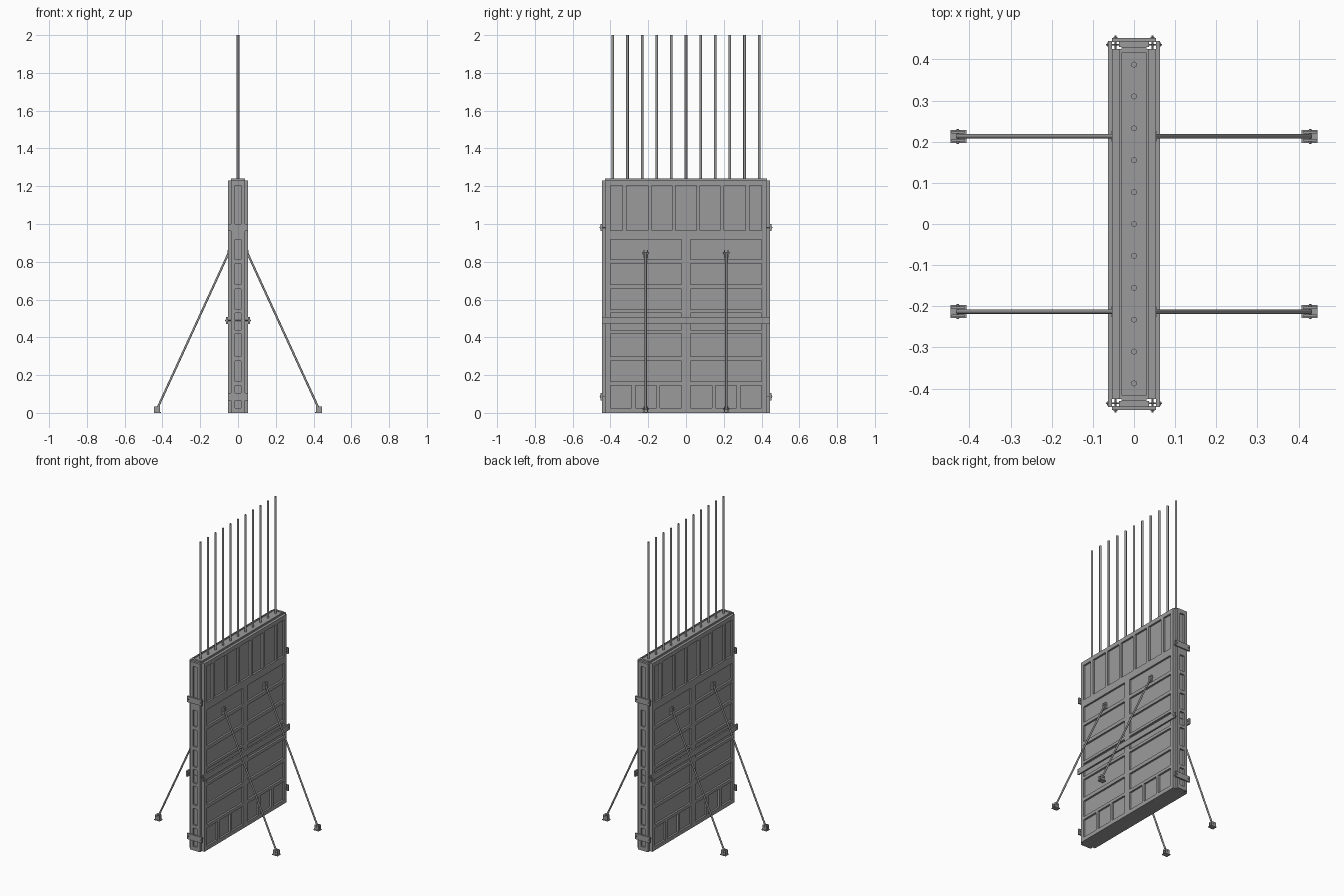
import bpy, bmesh
from mathutils import Vector, Matrix

if "Cube" in bpy.data.objects:
    bpy.data.objects.remove(bpy.data.objects["Cube"])

# Dark grey painted steel
STEEL = bpy.data.materials.new("dark_grey")
STEEL.diffuse_color = (0.33, 0.33, 0.33, 1)
STEEL.use_nodes = True
STEEL.node_tree.nodes["Principled BSDF"].inputs["Base Color"].default_value = STEEL.diffuse_color


def add_box(bm, lo, hi):
    lo, hi = Vector(lo), Vector(hi)
    m = Matrix.Translation((lo + hi) / 2) @ Matrix.Diagonal((*(hi - lo), 1))
    bmesh.ops.create_cube(bm, size=1, matrix=m)


def add_rod(bm, a, b, r, n=12):
    a, b = Vector(a), Vector(b)
    d = b - a
    m = Matrix.Translation((a + b) / 2) @ d.to_track_quat('Z', 'Y').to_matrix().to_4x4()
    bmesh.ops.create_cone(bm, cap_ends=True, segments=n, radius1=r, radius2=r,
                          depth=d.length, matrix=m)


def finish(bm, name, smooth=False, turned=False):
    # turned: spin half a turn about z for the opposite side
    if turned:
        bmesh.ops.transform(bm, matrix=Matrix.Diagonal((-1, -1, 1, 1)), verts=bm.verts)
    me = bpy.data.meshes.new(name)
    bm.to_mesh(me)
    bm.free()
    me.materials.append(STEEL)
    ob = bpy.data.objects.new(name, me)
    bpy.context.collection.objects.link(ob)
    bpy.ops.object.select_all(action='DESELECT')
    ob.select_set(True)
    bpy.context.view_layer.objects.active = ob
    if smooth:
        bpy.ops.object.shade_smooth_by_angle()
    return ob


def carve(name, lo, hi, pockets, turned):
    # solid panel with recessed bays cut out of its outer face
    bm = bmesh.new()
    for p in pockets:
        add_box(bm, *p)
    cutter = finish(bm, name + "_pockets", turned=turned)
    cutter.hide_render = True
    bm = bmesh.new()
    add_box(bm, lo, hi)
    ob = finish(bm, name, turned=turned)
    mod = ob.modifiers.new("bays", 'BOOLEAN')
    mod.operation, mod.object, mod.solver = 'DIFFERENCE', cutter, 'EXACT'
    bpy.ops.object.modifier_apply(modifier=mod.name)
    bpy.data.objects.remove(cutter)


TOP = (0.966, 1.203)
ROWS = [(0.812, 0.918), (0.68, 0.79), (0.548, 0.657), (0.44, 0.53),
        (0.298, 0.421), (0.166, 0.274)]
BOTTOM = (0.026, 0.146)
TOP_BAYS = [(-0.40, -0.337), (-0.315, -0.20), (-0.18, -0.075), (-0.056, 0.056),
            (0.075, 0.18), (0.20, 0.315), (0.337, 0.40)]
LOW_BAYS = [(0.024, 0.137), (0.156, 0.267), (0.288, 0.40)]
LOW_BAYS += [(-b, -a) for a, b in LOW_BAYS]
HALVES = [(0.024, 0.40), (-0.40, -0.024)]

# Concrete core and plywood lining
bm = bmesh.new()
add_box(bm, (-0.03, -0.416, 0), (0.03, 0.416, 1.236))
finish(bm, "concrete_core")
bm = bmesh.new()
for s in (-1, 1):
    x = sorted((s * 0.03, s * 0.037))
    add_box(bm, (x[0], -0.425, 0), (x[1], 0.425, 1.24))
    y = sorted((s * 0.416, s * 0.43))
    add_box(bm, (-0.03, y[0], 0), (0.03, y[1], 1.24))
finish(bm, "plywood_lining")

# Reinforcing bars
bm = bmesh.new()
for i in range(-5, 6):
    add_rod(bm, (0, i * 0.0775, 1.2), (0, i * 0.0775, 2.0), 0.007, 16)
finish(bm, "reinforcing_bars", True)

for turned, tag in ((False, "a"), (True, "b")):
    # Wide form panel
    bays = [(b, TOP) for b in TOP_BAYS] + [(b, BOTTOM) for b in LOW_BAYS]
    bays += [(h, r) for h in HALVES for r in ROWS]
    carve("wide_panel_" + tag, (0.037, -0.425, 0), (0.054, 0.425, 1.23),
          [((0.042, y[0], z[0]), (0.07, y[1], z[1])) for y, z in bays], turned)

    # Narrow end panel
    carve("end_panel_" + tag, (-0.036, 0.43, 0), (0.036, 0.4445, 1.23),
          [((-0.016, 0.433, z[0]), (0.016, 0.46, z[1])) for z in [TOP, *ROWS, BOTTOM]],
          turned)

    # Horizontal beam across the wide panel
    bm = bmesh.new()
    add_box(bm, (0.053, -0.445, 0.47), (0.063, 0.445, 0.508))
    finish(bm, "side_beam_" + tag, turned=turned)

    # Clamp beams across the end panel, with their bolts
    bm = bmesh.new()
    for z in (0.982, 0.085):
        add_box(bm, (-0.054, 0.442, z - 0.019), (0.054, 0.452, z + 0.019))
    finish(bm, "end_beams_" + tag, turned=turned)
    bm = bmesh.new()
    for z in (0.982, 0.085):
        for x in (-0.045, 0.045):
            add_rod(bm, (x, 0.40, z), (x, 0.458, z), 0.002)
            add_rod(bm, (x, 0.451, z), (x, 0.455, z), 0.006, 6)
    finish(bm, "end_bolts_" + tag, True, turned)

    # Tie rod joining the two side beams
    bm = bmesh.new()
    add_rod(bm, (-0.068, 0.436, 0.489), (0.068, 0.436, 0.489), 0.002)
    for s in (-1, 1):
        add_rod(bm, (s * 0.062, 0.436, 0.489), (s * 0.066, 0.436, 0.489), 0.006, 6)
    finish(bm, "tie_rod_" + tag, True, turned)

    # Sloping props with upper brackets and feet
    for n, y in enumerate((-0.213, 0.213)):
        part = f"_{tag}{n + 1}"
        bm = bmesh.new()
        add_rod(bm, (0.049, y, 0.848), (0.428, y, 0.022), 0.0055, 16)
        finish(bm, "prop" + part, True, turned)

        bm = bmesh.new()
        add_box(bm, (0.041, y - 0.014, 0.815), (0.045, y + 0.014, 0.862))
        add_box(bm, (0.407, y - 0.016, 0), (0.446, y + 0.016, 0.005))
        for s in (-1, 1):
            c = y + s * 0.0095
            add_box(bm, (0.044, c - 0.003, 0.82), (0.055, c + 0.003, 0.862))
            add_box(bm, (0.412, c - 0.003, 0.004), (0.444, c + 0.003, 0.034))
        finish(bm, "prop_brackets" + part, turned=turned)

        bm = bmesh.new()
        for x, z in ((0.049, 0.845), (0.428, 0.022)):
            add_rod(bm, (x, y - 0.018, z), (x, y + 0.018, z), 0.003)
            for s in (-1, 1):
                add_rod(bm, (x, y + s * 0.012, z), (x, y + s * 0.016, z), 0.005, 6)
        finish(bm, "prop_pins" + part, True, turned)
